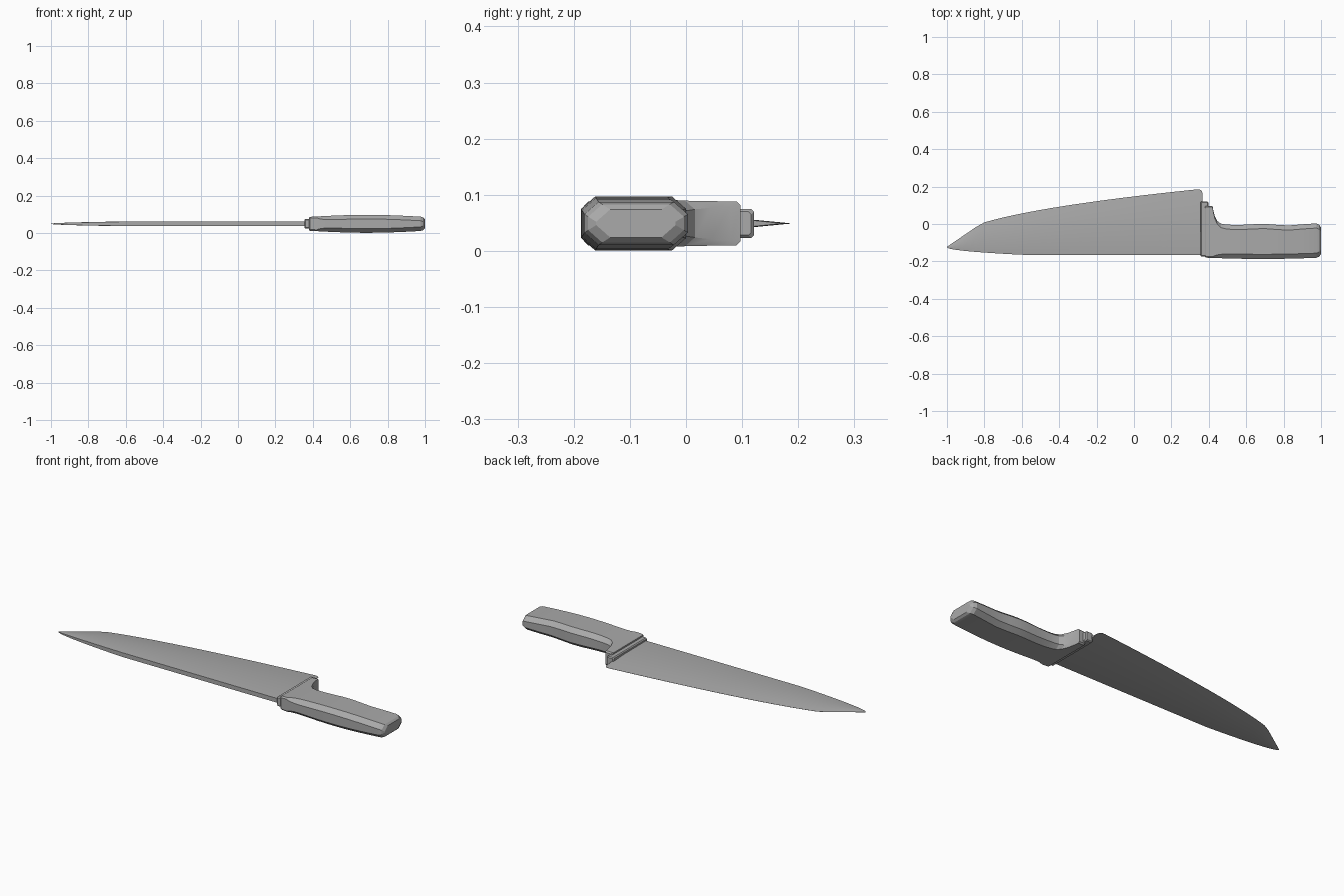
import bpy
import bmesh
from math import sin, cos, pi, exp, sqrt, radians

default_cube = bpy.data.objects.get("Cube")
if default_cube:
    bpy.data.objects.remove(default_cube)

MIDDLE = 0.049
TIP, HEEL = -1, 0.365
HANDLE_START, HANDLE_END = 0.38, 1
FILLET_START = 0.42


def make_material(name, color):
    material = bpy.data.materials.new(name)
    material.use_nodes = True
    material.diffuse_color = color
    shader = material.node_tree.nodes["Principled BSDF"]
    shader.inputs["Base Color"].default_value = color
    return material


def loft(name, rings, material, angle):
    """Skin rings of equal length into a closed solid."""
    bm = bmesh.new()
    loops = [[bm.verts.new(point) for point in ring] for ring in rings]
    for near, far in zip(loops, loops[1:]):
        for i in range(len(near)):
            bm.faces.new((near[i - 1], near[i], far[i], far[i - 1]))
    bm.faces.new(loops[0])
    bm.faces.new(loops[-1])
    bmesh.ops.recalc_face_normals(bm, faces=bm.faces)
    mesh = bpy.data.meshes.new(name)
    bm.to_mesh(mesh)
    bm.free()
    mesh.materials.append(material)
    part = bpy.data.objects.new(name, mesh)
    bpy.context.collection.objects.link(part)
    bpy.ops.object.select_all(action="DESELECT")
    part.select_set(True)
    bpy.context.view_layer.objects.active = part
    bpy.ops.object.shade_smooth_by_angle(angle=radians(angle))


def mirrored(x, half):
    """Close a half section of (y, height) by mirroring it in z."""
    upper = [(x, y, MIDDLE + height) for y, height in half]
    lower = [(x, y, MIDDLE - height) for y, height in reversed(half)]
    return upper + lower


def octagon(x, low, high, thick, cut_y, cut_z):
    """Chamfered rectangular section; thick is half the thickness."""
    return mirrored(x, [(low, thick - cut_z), (low + cut_y, thick),
                        (high - cut_y, thick), (high, thick - cut_z)])


def blade_section(x):
    """Flat-sided wedge whose edge sweeps from the tip to a rounded heel."""
    along = (x - TIP) / (HEEL - TIP)
    taper = sqrt(min(1, along / 0.3))
    spine = -0.124 - 0.041 * taper
    edge = -0.122 + 0.31 * min(along ** 0.45, 3 * along)
    corner = max(0, 1 - (HEEL - x) / 0.025)
    edge -= 0.02 * (1 - sqrt(1 - corner * corner))
    thick = 0.0005 + 0.0125 * taper
    width = edge - spine
    return mirrored(x, [(spine, thick * 0.9),
                        (spine + width * 0.03, thick),
                        (spine + width * 0.55, thick * 0.9),
                        (spine + width * 0.8, thick * 0.55),
                        (edge, 0.0004)])


def handle_section(x, inset=0):
    """Octagon that swells mid-grip, with a finger fillet and a wavy belly."""
    along = (x - HANDLE_START) / (HANDLE_END - HANDLE_START)
    swell = sin(pi * along)
    past_fillet = max(0, x - FILLET_START)
    fillet = exp(-past_fillet / 0.015)
    wave = along * cos((x - 0.82) * pi / 0.14)
    low = -0.18 - 0.007 * swell
    high = -0.003 - 0.007 * wave * (1 - fillet) + 0.1 * fillet
    thick = 0.037 + 0.011 * swell
    grow = 1 - exp(-past_fillet / 0.03)
    return octagon(x, low + inset, high - inset, thick - inset * 0.6,
                   0.007 + 0.018 * grow, 0.007 + 0.015 * grow)


def collar_section(x, inset):
    """Thin plate section with slightly eased corners."""
    return octagon(x, -0.174 + inset, 0.121 - inset, 0.026 - inset,
                   0.005, 0.005)


grey = make_material("grey", (0.4, 0.4, 0.4, 1))

# Blade: stations crowd towards both the tip and the heel
steps = 32
blade_rings = []
for i in range(steps + 1):
    share = (1 - cos(pi * i / steps)) / 2
    blade_rings.append(blade_section(TIP + (HEEL - TIP) * share))
loft("blade", blade_rings, grey, 30)

# Collar plate between the blade and the handle
ease = 0.005
front, back = 0.355, 0.397
loft("collar", [collar_section(front, ease), collar_section(front + ease, 0),
                collar_section(back - ease, 0), collar_section(back, ease)],
     grey, 25)

# Handle: eased front end, fillet and grip, rounded butt
handle_rings = [handle_section(HANDLE_START, ease),
                handle_section(HANDLE_START + ease)]
grip_steps = 14
grip_length = HANDLE_END - 0.025 - FILLET_START
for i in range(grip_steps + 1):
    share = (i / grip_steps) ** 2
    handle_rings.append(handle_section(FILLET_START + grip_length * share))
handle_rings.append(handle_section(HANDLE_END - 0.01, 0.006))
handle_rings.append(handle_section(HANDLE_END, 0.02))
loft("handle", handle_rings, grey, 18)
